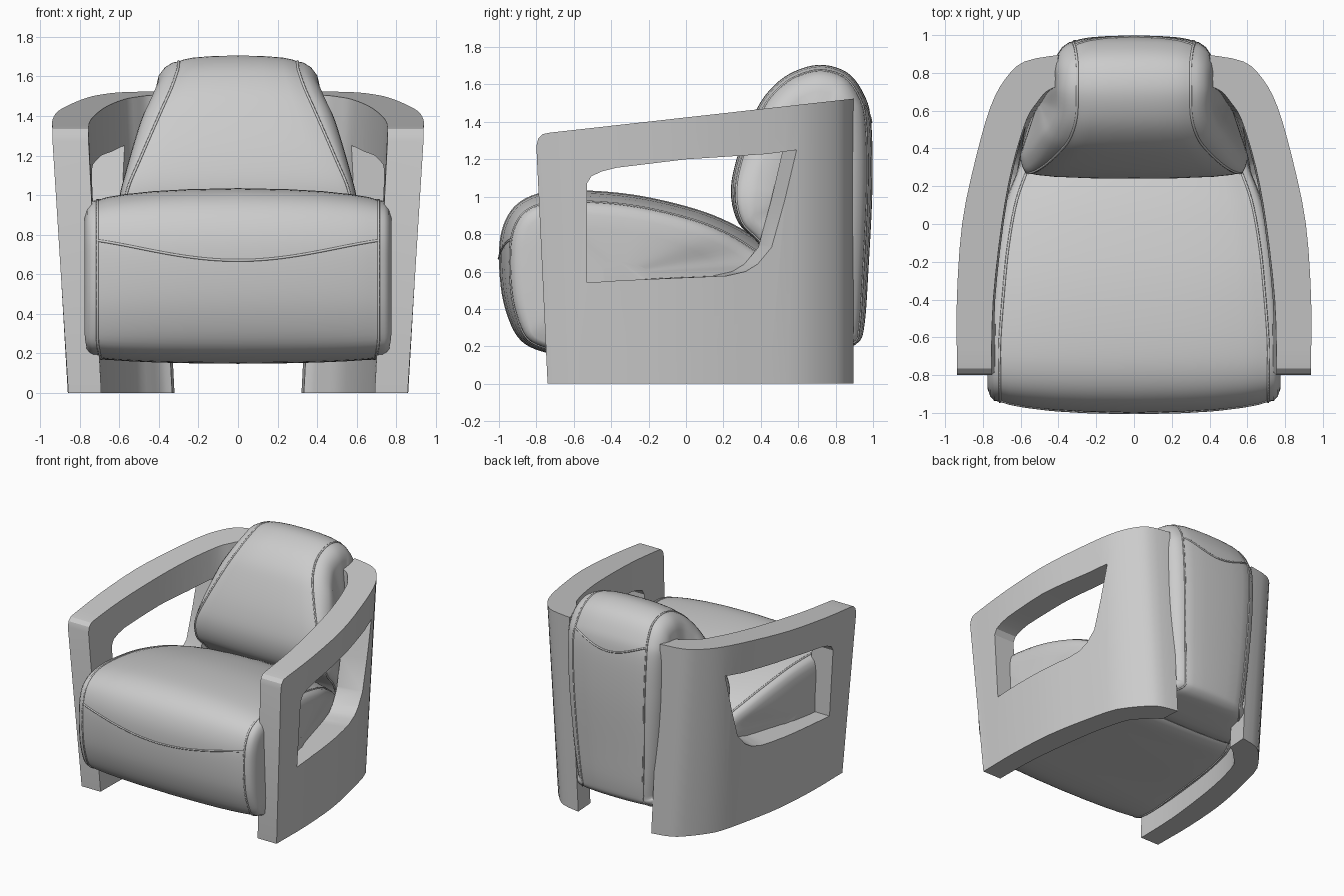
import bpy, bmesh
from mathutils import Vector
from mathutils.bvhtree import BVHTree

if "Cube" in bpy.data.objects:
    bpy.data.objects.remove(bpy.data.objects["Cube"])


def spline(pts, n, closed=True):
    """Catmull-Rom resampling of a few control points."""
    p = [Vector(q) for q in pts]
    m, out = len(p), []
    for i in range(m if closed else m - 1):
        if closed:
            a, b, c, d = (p[(i + k) % m] for k in (-1, 0, 1, 2))
        else:
            a, b, c, d = (p[min(max(i + k, 0), m - 1)] for k in (-1, 0, 1, 2))
        for j in range(n):
            t = j / n
            out.append(0.5 * (2 * b + (c - a) * t + (2 * a - 5 * b + 4 * c - d) * t ** 2
                              + (3 * b - a - 3 * c + d) * t ** 3))
    return out if closed else out + [p[-1]]


def loft(name, rings):
    """Skin closed rings and cap both ends."""
    bm = bmesh.new()
    vs = [[bm.verts.new(v) for v in r] for r in rings]
    n = len(vs[0])
    for a, b in zip(vs, vs[1:]):
        for i in range(n):
            bm.faces.new((a[i], a[(i + 1) % n], b[(i + 1) % n], b[i]))
    bm.faces.new(vs[0])
    bm.faces.new(vs[-1])
    bmesh.ops.recalc_face_normals(bm, faces=bm.faces)
    me = bpy.data.meshes.new(name)
    bm.to_mesh(me)
    bm.free()
    ob = bpy.data.objects.new(name, me)
    bpy.context.collection.objects.link(ob)
    return ob


def smooth(ob, angle=0.6):
    bpy.ops.object.select_all(action='DESELECT')
    ob.select_set(True)
    bpy.context.view_layer.objects.active = ob
    bpy.ops.object.shade_smooth_by_angle(angle=angle)


def piping(name, pts, closed):
    cu = bpy.data.curves.new(name, 'CURVE')
    cu.dimensions = '3D'
    cu.bevel_depth = 0.007
    cu.bevel_resolution = 1
    sp = cu.splines.new('POLY')
    sp.points.add(len(pts) - 1)
    for q, v in zip(sp.points, pts):
        q.co = (*v, 1)
    sp.use_cyclic_u = closed
    bpy.context.collection.objects.link(bpy.data.objects.new(name, cu))


def cushion(name, outline, sections, seam, mid_w):
    """Side outline (y, z, half width, bulge) swept across x through puffed sections
    (width factor, bulge, inset, shrink to centre)."""
    ring = spline(outline, 5)
    n = len(ring)
    mid = sum(ring, Vector((0, 0, 0, 0))) / n
    mid[2] = mid_w

    def section(f, dx, inset, k, side):
        out = []
        for i, p in enumerate(ring):
            t = ring[(i + 1) % n] - ring[i - 1]
            nrm = Vector((-t[1], t[0])).normalized()
            d = inset * (1 - 0.6 * max(0, -nrm.y))
            q = Vector((p[0] - nrm.x * d, p[1] - nrm.y * d, p[2], p[3])).lerp(mid, k)
            out.append(Vector((side * (f * q[2] + dx * q[3]), q[0], q[1])))
        return out

    rings = [section(*s, -1) for s in reversed(sections[1:])] + [section(*s, 1) for s in sections]
    ob = loft(name, rings)
    smooth(ob, 1.0)
    for side, label in ((-1, "left"), (1, "right")):
        piping(f"{name}_piping_{label}", section(*sections[seam], side), True)
    return ob


def cross_piping(name, ob, half, z_mid, rise, direction):
    """Seam projected onto a cushion along y."""
    bm = bmesh.new()
    bm.from_mesh(ob.data)
    tree = BVHTree.FromBMesh(bm)
    bm.free()
    pts = []
    for i in range(33):
        u = i / 16 - 1
        hit = tree.ray_cast(Vector((u * half, -3 * direction, z_mid + rise * u * u * (1.5 - 0.5 * u * u))),
                            Vector((0, direction, 0)))[0]
        if hit:
            pts.append(hit)
    piping(name, pts, False)


# Seat cushion
seat = cushion("seat_cushion", [
    (-1.0, .65, .71, 1), (-.985, .82, .71, 1), (-.92, .945, .71, 1), (-.8, 1.015, .71, 1),
    (-.62, 1.035, .71, 1), (-.35, 1.02, .69, 1), (-.1, .975, .665, 1), (.15, .9, .62, 1),
    (.36, .79, .55, 1), (.5, .66, .52, 1), (.56, .4, .5, 1), (.5, .18, .52, 1),
    (.2, .15, .6, 1), (-.3, .15, .66, 1), (-.6, .15, .69, 1), (-.78, .175, .7, 1),
    (-.9, .25, .71, 1), (-.975, .43, .71, 1)],
    [(0, 0, 0, 0), (.35, 0, .005, 0), (.6, 0, .015, 0), (.8, 0, .03, 0), (.93, 0, .045, 0),
     (1, 0, .06, 0), (1, .03, .065, 0), (1, .052, .09, 0), (1, .065, .13, 0),
     (1, .068, .13, .25), (1, .068, .13, .8)], 5, .69)
cross_piping("seat_front_piping", seat, .705, .67, .10, 1)

# Back cushion
back = cushion("back_cushion", [
    (.40, .72, .55, .3), (.28, .86, .57, .3), (.24, 1.02, .56, .3), (.27, 1.2, .49, .6),
    (.35, 1.41, .40, .9), (.43, 1.55, .34, 1), (.55, 1.655, .305, 1), (.71, 1.705, .3, 1),
    (.86, 1.665, .3, 1), (.95, 1.55, .31, 1), (.99, 1.4, .32, .9), (.997, 1.05, .31, .9),
    (.975, .6, .29, .8), (.955, .32, .27, .7), (.92, .22, .27, .7), (.8, .18, .35, .5),
    (.5, .18, .5, .3), (.48, .45, .52, .3)],
    [(0, 0, 0, 0), (.4, 0, .002, 0), (.75, 0, .01, 0), (.92, 0, .02, 0), (1, 0, .03, 0),
     (1, .03, .035, 0), (1, .07, .06, 0), (1, .1, .1, 0), (1, .11, .14, 0),
     (1, .11, .14, .3), (1, .11, .14, .8)], 4, .43)
cross_piping("back_rear_piping", back, .315, 1.40, .09, -1)

# Arm frame: curved wall in plan (outer x, y, inner x, y), leaning outward to a sloping top
plan = spline([(.937, -.73, .755, -.73), (.938, -.4, .745, -.4), (.91, 0, .70, 0), (.84, .34, .645, .3),
               (.76, .62, .57, .55), (.68, .77, .515, .64), (.58, .86, .465, .70),
               (.40, .895, .415, .725)], 3, False)
stations = [((.937, y, .755, y), z) for y, z in ((-.80, 1.27), (-.79, 1.31), (-.765, 1.335))]
stations += [(p, None) for p in plan]
rings = []
for (ox, oy, ix, iy), z in stations:
    f = .915 - .115 * max(0, (oy - .6) / .3)
    low = lambda x, y: Vector((x * f, y if y > 0 else y * .925, 0))
    top = lambda x, y: Vector((x, y, z or 1.342 + .112 * (y + .73)))
    rings.append([low(ox, oy), top(ox, oy), top(ix, iy), low(ix, iy)])
frame = loft("arm_frame", rings)

# Side window
window = [(-.53, .54), (-.53, 1.07), (-.505, 1.11), (-.45, 1.135), (-.37, 1.155), (0, 1.2), (.6, 1.25),
          (.53, .97), (.46, .73), (.38, .64), (.31, .60), (.2, .577)]
cutter = loft("window_cutter", [[Vector((x, y + (.4 * (x - .78) if y > .1 else 0), z)) for y, z in window]
                                for x in (.3, 1.2)])
cutter.hide_render = True
cut = frame.modifiers.new("window", 'BOOLEAN')
cut.operation = 'DIFFERENCE'
cut.solver = 'EXACT'
cut.object = cutter
bpy.context.view_layer.objects.active = frame
bpy.ops.object.modifier_apply(modifier="window")
bpy.data.objects.remove(cutter)
smooth(frame, 0.5)
frame.modifiers.new("mirror", 'MIRROR')
